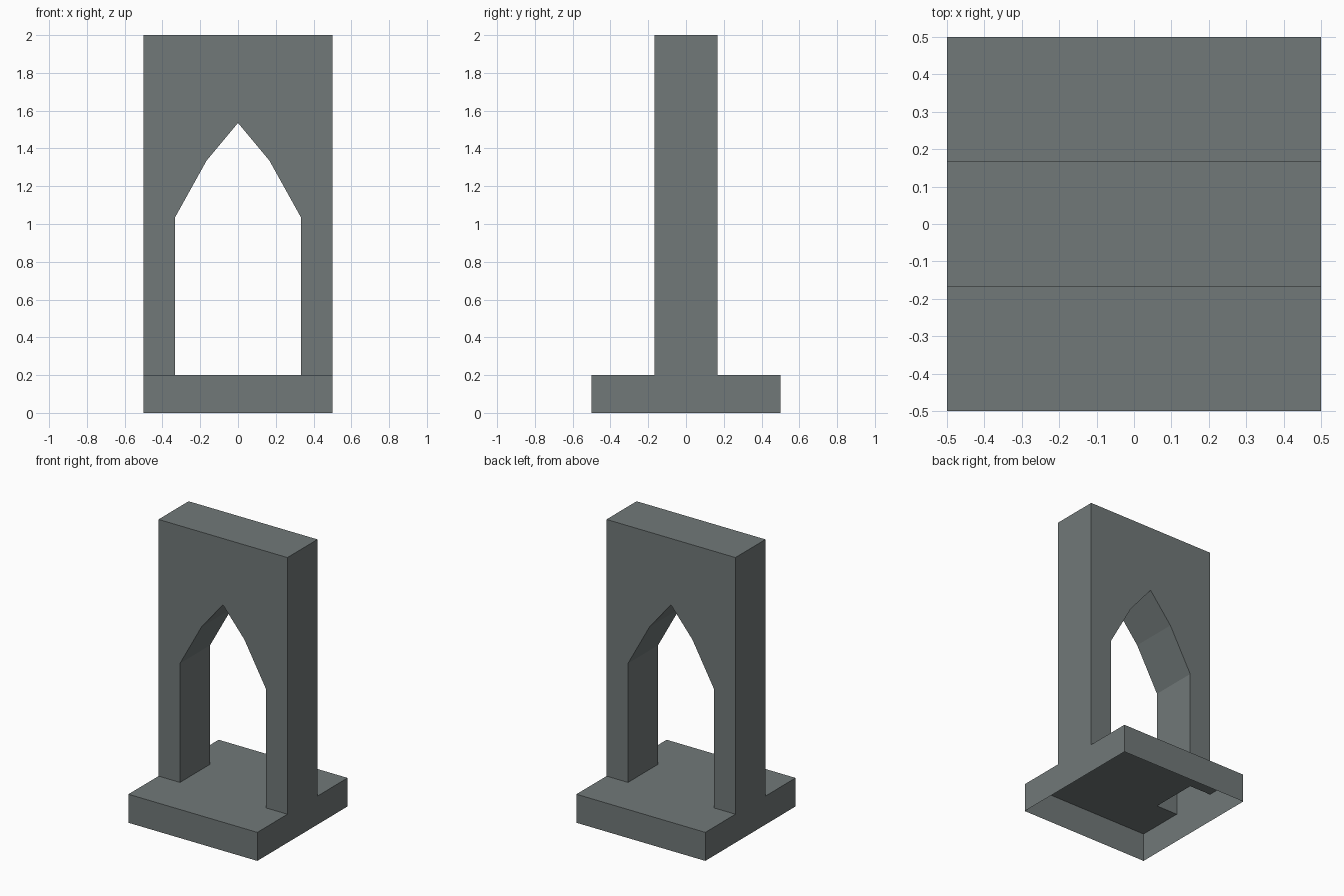
import bpy

if "Cube" in bpy.data.objects:
    bpy.data.objects.remove(bpy.data.objects["Cube"])

H = 0.2            # plinth height
W = 1 / 6          # half thickness of the arch wall
T = 1 / 3          # half width of the opening

stone = bpy.data.materials.new("grey_stone")
stone.diffuse_color = (0.165, 0.19, 0.19, 1)
stone.use_nodes = True
stone.node_tree.nodes["Principled BSDF"].inputs["Base Color"].default_value = stone.diffuse_color


def make(name, verts, faces):
    mesh = bpy.data.meshes.new(name)
    mesh.from_pydata(verts, [], faces)
    mesh.materials.append(stone)
    obj = bpy.data.objects.new(name, mesh)
    bpy.context.collection.objects.link(obj)
    return obj


# Pointed arch wall: mirrored profile extruded along y, legs left open underneath
left = [(-0.5, H), (-T, H), (-T, 1.035), (-W, 1.335)]
outline = left + [(0, 1.535)] + [(-x, z) for x, z in reversed(left)]
outline += [(0.5, 2), (-0.5, 2)]
n = len(outline)
verts = [(x, y, z) for y in (-W, W) for x, z in outline]
faces = [list(range(n)), list(range(2 * n - 1, n - 1, -1))]
for i in range(n):
    j = (i + 1) % n
    if not outline[i][1] == outline[j][1] == H:
        faces.append([j, i, i + n, j + n])
make("arch_wall", verts, faces)

# Plinth: open-bottomed shell, its top cut away where the hollow legs stand
half = [(-0.5, -0.5), (0.5, -0.5), (0.5, -W), (T, -W), (T, W), (0.5, W)]
top = half + [(-x, -y) for x, y in half]
m = len(top)
corners = [0, 1, 6, 7]
verts = [(x, y, H) for x, y in top] + [(*top[c], 0) for c in corners]
faces = [list(range(m))]
for k in range(4):
    q = (k + 1) % 4
    faces.append([m + k, m + q, corners[q], corners[k]])
make("plinth", verts, faces)
